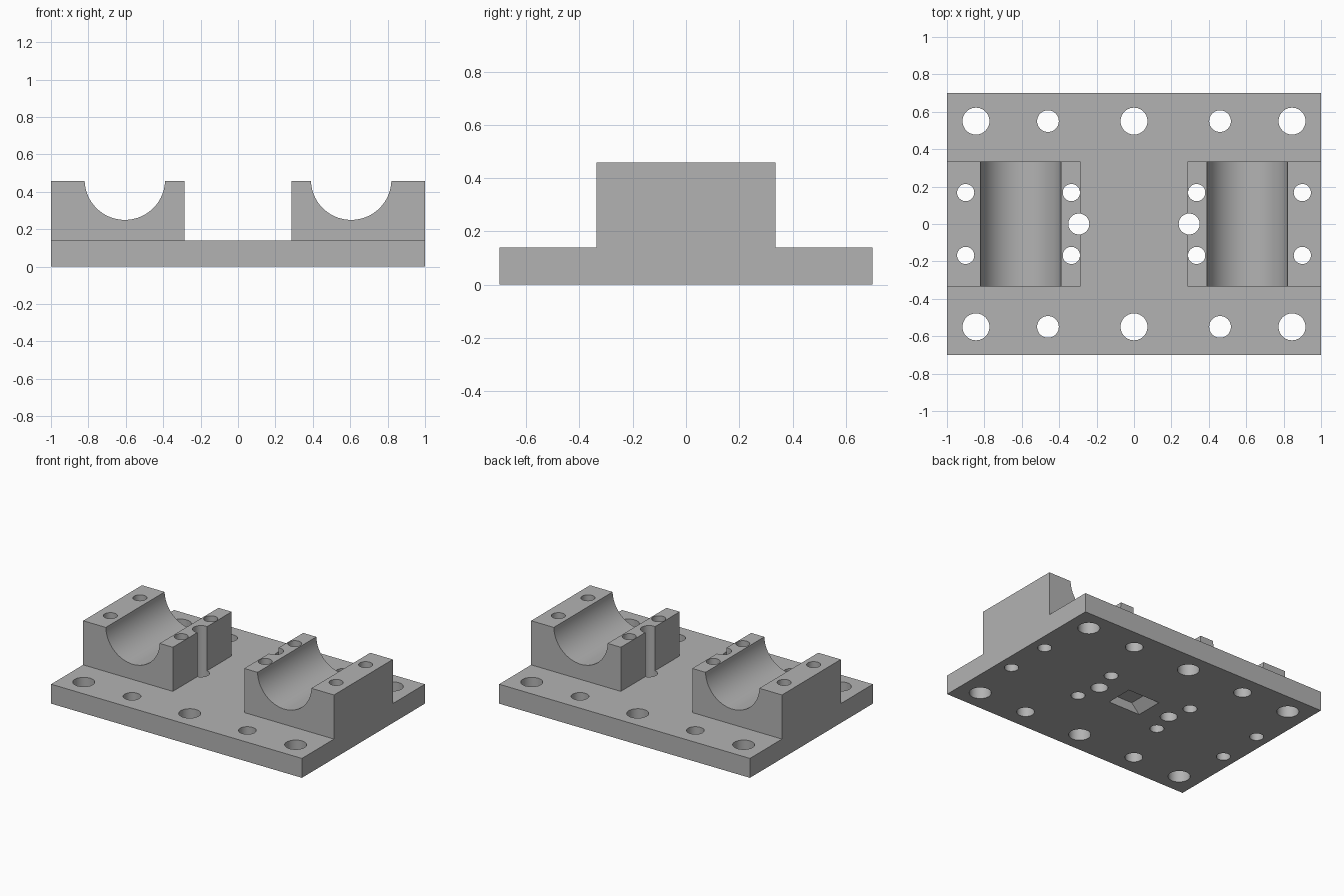
import bpy
import math

if "Cube" in bpy.data.objects:
    bpy.data.objects.remove(bpy.data.objects["Cube"], do_unlink=True)

PLATE_TOP, BLOCK_TOP = 0.14, 0.458

grey = bpy.data.materials.new("machined grey")
grey.use_nodes = True
grey.diffuse_color = (0.45, 0.45, 0.45, 1)
grey.node_tree.nodes["Principled BSDF"].inputs["Base Color"].default_value = (0.45, 0.45, 0.45, 1)


def prism(name, outline, depth, axis):
    """Extrude an outline symmetrically along y, or upward along z."""
    n = len(outline)
    if axis == "y":
        rings = [(x, s * depth / 2, z) for s in (-1, 1) for x, z in outline]
    else:
        rings = [(x, y, z) for z in depth for x, y in outline]
    sides = [(i, (i + 1) % n, n + (i + 1) % n, n + i) for i in range(n)]
    caps = [tuple(reversed(range(n))), tuple(range(n, 2 * n))]
    mesh = bpy.data.meshes.new(name)
    mesh.from_pydata(rings, [], sides + caps)
    obj = bpy.data.objects.new(name, mesh)
    bpy.context.collection.objects.link(obj)
    # Consistent outward normals
    bpy.context.view_layer.objects.active = obj
    bpy.ops.object.mode_set(mode="EDIT")
    bpy.ops.mesh.select_all(action="SELECT")
    bpy.ops.mesh.normals_make_consistent(inside=False)
    bpy.ops.object.mode_set(mode="OBJECT")
    obj.data.materials.append(grey)
    return obj


def combine(body, tool, operation):
    mod = body.modifiers.new(tool.name, "BOOLEAN")
    mod.operation, mod.object, mod.solver = operation, tool, "EXACT"
    bpy.context.view_layer.objects.active = body
    bpy.ops.object.modifier_apply(modifier=mod.name)
    bpy.data.objects.remove(tool, do_unlink=True)


def circle(cx, cy, r, n):
    return [(cx + r * math.cos(math.tau * i / n), cy + r * math.sin(math.tau * i / n))
            for i in range(n)]


def rect(x0, x1, y0, y1):
    return [(x0, y0), (x1, y0), (x1, y1), (x0, y1)]


# Base plate
body = prism("base_with_cradles", rect(-1, 1, -0.7, 0.7), (0, PLATE_TOP), "z")

# Cradle blocks, each with a round channel along y
for s in (-1, 1):
    x0, x1 = sorted((s * 0.285, s))
    combine(body, prism("cradle_block", rect(x0, x1, -0.335, 0.335), (0.05, BLOCK_TOP), "z"), "UNION")
for s in (-1, 1):
    combine(body, prism("channel", circle(s * 0.605, 0.465, 0.215, 96), 0.9, "y"), "DIFFERENCE")

# Through holes: x, y, radius, mirrored over both axes
holes = [(0.845, 0.55, 0.072), (0.46, 0.55, 0.058), (0, 0.55, 0.072),
         (0.335, 0.168, 0.046), (0.9, 0.168, 0.046), (0.295, 0, 0.056)]
for x, y, r in holes:
    for hx, hy in sorted({(sx * x, sy * y) for sx in (-1, 1) for sy in (-1, 1)}):
        combine(body, prism("hole", circle(hx, hy, r, 40), (-0.1, 0.6), "z"), "DIFFERENCE")

# Underside pocket with sloped ends
pocket = [(-0.185, -0.06), (0.185, -0.06), (0.065, 0.065), (-0.065, 0.065)]
combine(body, prism("pocket", pocket, 0.2, "y"), "DIFFERENCE")

# Smooth bores, sharp edges
bpy.ops.object.select_all(action="DESELECT")
body.select_set(True)
bpy.context.view_layer.objects.active = body
bpy.ops.object.shade_smooth_by_angle(angle=math.radians(30))
